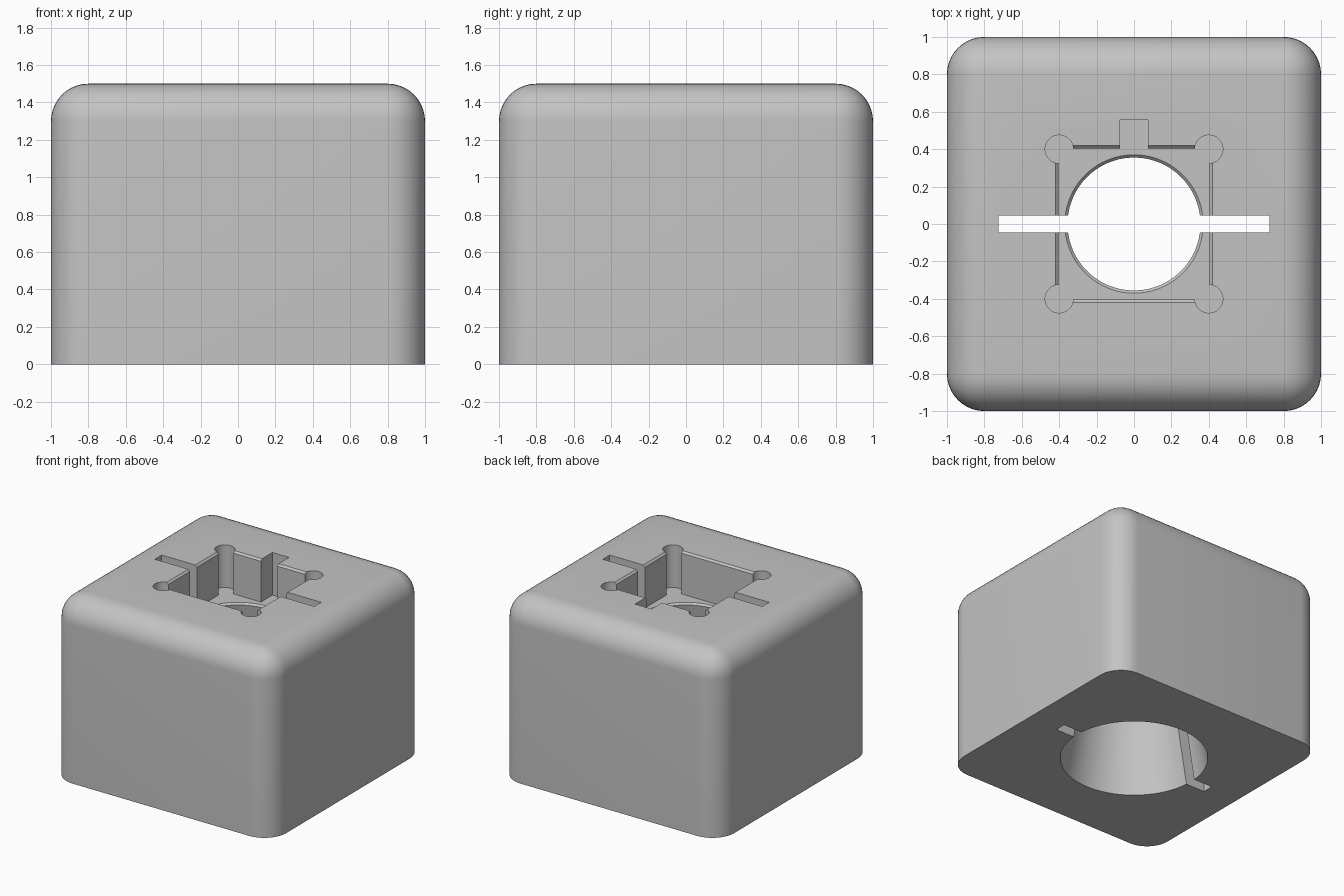
import bpy, bmesh, math

old = bpy.data.objects.get("Cube")
if old:
    bpy.data.objects.remove(old, do_unlink=True)

TOP, FLOOR = 1.5, 1.15

grey = bpy.data.materials.new("plain_grey")
grey.use_nodes = True
colour = (0.55, 0.55, 0.55, 1)
grey.diffuse_color = colour
grey.node_tree.nodes["Principled BSDF"].inputs["Base Color"].default_value = colour


def make_object(name, bm):
    bmesh.ops.recalc_face_normals(bm, faces=bm.faces)
    mesh = bpy.data.meshes.new(name)
    bm.to_mesh(mesh)
    bm.free()
    mesh.materials.append(grey)
    obj = bpy.data.objects.new(name, mesh)
    bpy.context.collection.objects.link(obj)
    return obj


def loft(name, sides, rings, x=0, y=0):
    """Stack regular polygons given as (height, inner radius)."""
    bm = bmesh.new()
    grow = 1 / math.cos(math.pi / sides)
    loops = []
    for z, r in rings:
        turns = [(i + 0.5) * math.tau / sides for i in range(sides)]
        loops.append([bm.verts.new((x + r * grow * math.cos(a),
                                    y + r * grow * math.sin(a), z)) for a in turns])
    for low, high in zip(loops, loops[1:]):
        for i in range(sides):
            j = (i + 1) % sides
            bm.faces.new((low[i], low[j], high[j], high[i]))
    bm.faces.new(loops[0])
    bm.faces.new(loops[-1])
    return make_object(name, bm)


def box(name, x, y, z):
    """Box between (low, high) limits on each axis."""
    bm = bmesh.new()
    bmesh.ops.create_cube(bm, size=1)
    for v in bm.verts:
        v.co = [lim[int(c > 0)] for lim, c in zip((x, y, z), v.co)]
    return make_object(name, bm)


# Block: rounded sides and top, sharp flat base
block = box("block", (-1, 1), (-1, 1), (0, TOP))
bm = bmesh.new()
bm.from_mesh(block.data)
edges = [e for e in bm.edges if max(v.co.z for v in e.verts) > 1]
bmesh.ops.bevel(bm, geom=edges, offset=0.2, segments=10, profile=0.5, affect='EDGES')
bm.to_mesh(block.data)
bm.free()

# Square socket with a chamfered rim
cutters = [loft("socket_cutter", 4, [(FLOOR, 0.405), (TOP - 0.015, 0.405),
                                     (TOP, 0.42), (TOP + 0.1, 0.42)])]
# Round relief holes in the socket corners
for sx in (-1, 1):
    for sy in (-1, 1):
        cutters.append(loft("corner_cutter", 40, [(FLOOR, 0.075), (TOP + 0.1, 0.075)],
                            0.4 * sx, 0.4 * sy))
# Key notch at the back
cutters.append(box("notch_cutter", (-0.075, 0.075), (0.3, 0.555), (FLOOR, TOP + 0.1)))
# Funnel opening downwards, chamfered at the socket floor
cutters.append(loft("funnel_cutter", 96, [(-0.1, 0.573), (FLOOR - 0.015, 0.355),
                                          (FLOOR, 0.37), (FLOOR + 0.1, 0.37)]))
# Narrow slot right through
cutters.append(box("slot_cutter", (-0.725, 0.725), (-0.045, 0.045), (-0.1, TOP + 0.1)))

bpy.context.view_layer.objects.active = block
for cutter in cutters:
    cutter.hide_render = True
    mod = block.modifiers.new("cut", 'BOOLEAN')
    mod.operation, mod.solver, mod.object = 'DIFFERENCE', 'EXACT', cutter
    bpy.ops.object.modifier_apply(modifier=mod.name)
    bpy.data.objects.remove(cutter, do_unlink=True)

bpy.ops.object.select_all(action='DESELECT')
block.select_set(True)
bpy.ops.object.shade_smooth_by_angle(angle=math.radians(30))
